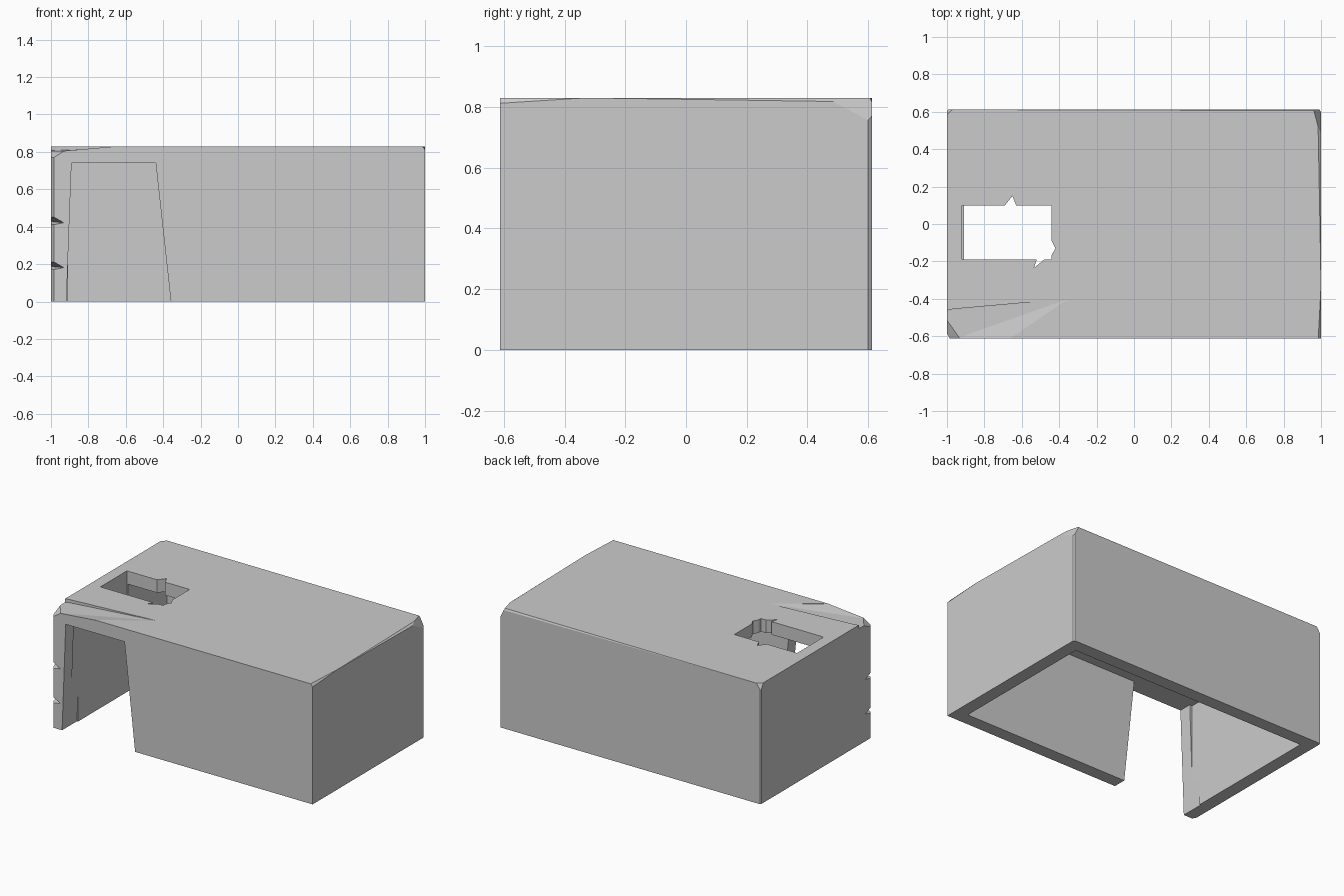
import bpy, bmesh
from mathutils import Vector

if "Cube" in bpy.data.objects:
    bpy.data.objects.remove(bpy.data.objects["Cube"])

X, Y, H, T = 1.0, 0.612, 0.83, 0.09


def make_object(name, bm):
    bmesh.ops.recalc_face_normals(bm, faces=bm.faces[:])
    mesh = bpy.data.meshes.new(name)
    bm.to_mesh(mesh)
    bm.free()
    ob = bpy.data.objects.new(name, mesh)
    bpy.context.collection.objects.link(ob)
    return ob


def box(bm, lo, hi):
    vs = bmesh.ops.create_cube(bm, size=1)["verts"]
    for v in vs:
        v.co = [(a + b) / 2 + c * (b - a) for a, b, c in zip(lo, hi, v.co)]


def prism(name, pts, to3d, d0, d1):
    bm = bmesh.new()
    ends = [[bm.verts.new(to3d(p, d)) for p in pts] for d in (d0, d1)]
    n = len(pts)
    bm.faces.new(ends[0])
    bm.faces.new(ends[1][::-1])
    for i in range(n):
        j = (i + 1) % n
        bm.faces.new((ends[0][i], ends[1][i], ends[1][j], ends[0][j]))
    return make_object(name, bm)


def hull(name, pts):
    bm = bmesh.new()
    vs = [bm.verts.new(p) for p in pts]
    bmesh.ops.convex_hull(bm, input=vs)
    return make_object(name, bm)


def chip(bm, a, b, c):
    # slice off the piece outside the plane through three points
    a, b, c = Vector(a), Vector(b), Vector(c)
    n = (b - a).cross(c - a).normalized()
    if n.dot(a - Vector((0, 0, 0.4))) < 0:
        n = -n
    bmesh.ops.bisect_plane(bm, geom=bm.verts[:] + bm.edges[:] + bm.faces[:], dist=1e-5,
                           plane_co=a, plane_no=n, clear_outer=True)
    bmesh.ops.holes_fill(bm, edges=[e for e in bm.edges if e.is_boundary], sides=0)


# Outer block with worn edges and corners
bm = bmesh.new()
box(bm, (-X, -Y, 0), (X, Y, H))
chip(bm, (X, -0.33, H), (0.985, 0.48, H), (X, 0.48, 0.818))
chip(bm, (X, -0.33, H), (0.985, -Y, H), (X, -Y, 0.812))
chip(bm, (0.96, Y, H), (X, 0.48, 0.82), (X, Y, 0.75))
chip(bm, (0.99, Y, 0), (X, 0.60, 0), (0.99, Y, 0.8))
chip(bm, (-X, 0.585, H), (-0.97, Y, H), (-X, Y, 0.78))
chip(bm, (-0.993, Y, 0), (-X, 0.603, 0), (-0.993, Y, 0.8))
chip(bm, (-X, -0.46, H), (-0.89, -Y, H), (-X, -Y, 0.76))
chip(bm, (-0.985, -Y, 0), (-X, -0.585, 0), (-0.985, -Y, 0.8))
chip(bm, (-X, Y, H), (0.95, 0.606, H), (0.95, Y, 0.818))
house = make_object("house_shell", bm)

# Hollow interior
bm = bmesh.new()
box(bm, (-X + T, -Y + T, -0.2), (X - T, Y - T, H - T))
cutters = [make_object("interior_cutter", bm)]

# Tapered doorway
door = [(-0.925, -0.2), (-0.337, -0.2), (-0.44, H - T), (-0.89, H - T)]
cutters.append(prism("door_cutter", door, lambda p, d: (p[0], d, p[1]), -0.8, -0.45))

# Broken roof hole
hole = [(-0.92, -0.19), (-0.52, -0.19), (-0.535, -0.235), (-0.48, -0.19), (-0.44, -0.19),
        (-0.44, -0.165), (-0.42, -0.13), (-0.44, -0.09), (-0.44, 0.10), (-0.63, 0.10),
        (-0.65, 0.15), (-0.69, 0.10), (-0.92, 0.10)]
cutters.append(prism("roof_hole_cutter", hole, lambda p, d: (p[0], p[1], d), 0.6, 1.0))

# Shallow gouge across the front left of the roof
gouge = [(-0.35, -0.40, 0.829), (-0.69, -0.63, 0.829), (-0.97, -0.455, 0.808), (-1.03, -0.47, 0.805),
         (-1.03, -0.64, 0.80)]
cutters.append(hull("roof_gouge_cutter", gouge + [(x, y, 0.9) for x, y, z in gouge]))

# Notches in the front left pillar
for z, s in ((0.43, 0.05), (0.19, 0.05)):
    cutters.append(hull("pillar_notch_cutter", [
        (-0.915, -0.63, z - 0.01), (-1.03, -0.50, z), (-0.975, -0.59, z - 0.005),
        (-1.02, -0.63, z + s), (-1.02, -0.63, z - s * 0.6), (-1.1, -0.7, z)]))

for c in cutters:
    c.hide_render = True
    m = house.modifiers.new("cut", "BOOLEAN")
    m.operation, m.solver, m.object = "DIFFERENCE", "EXACT", c
    bpy.context.view_layer.objects.active = house
    bpy.ops.object.modifier_apply(modifier=m.name)
    bpy.data.objects.remove(c)
